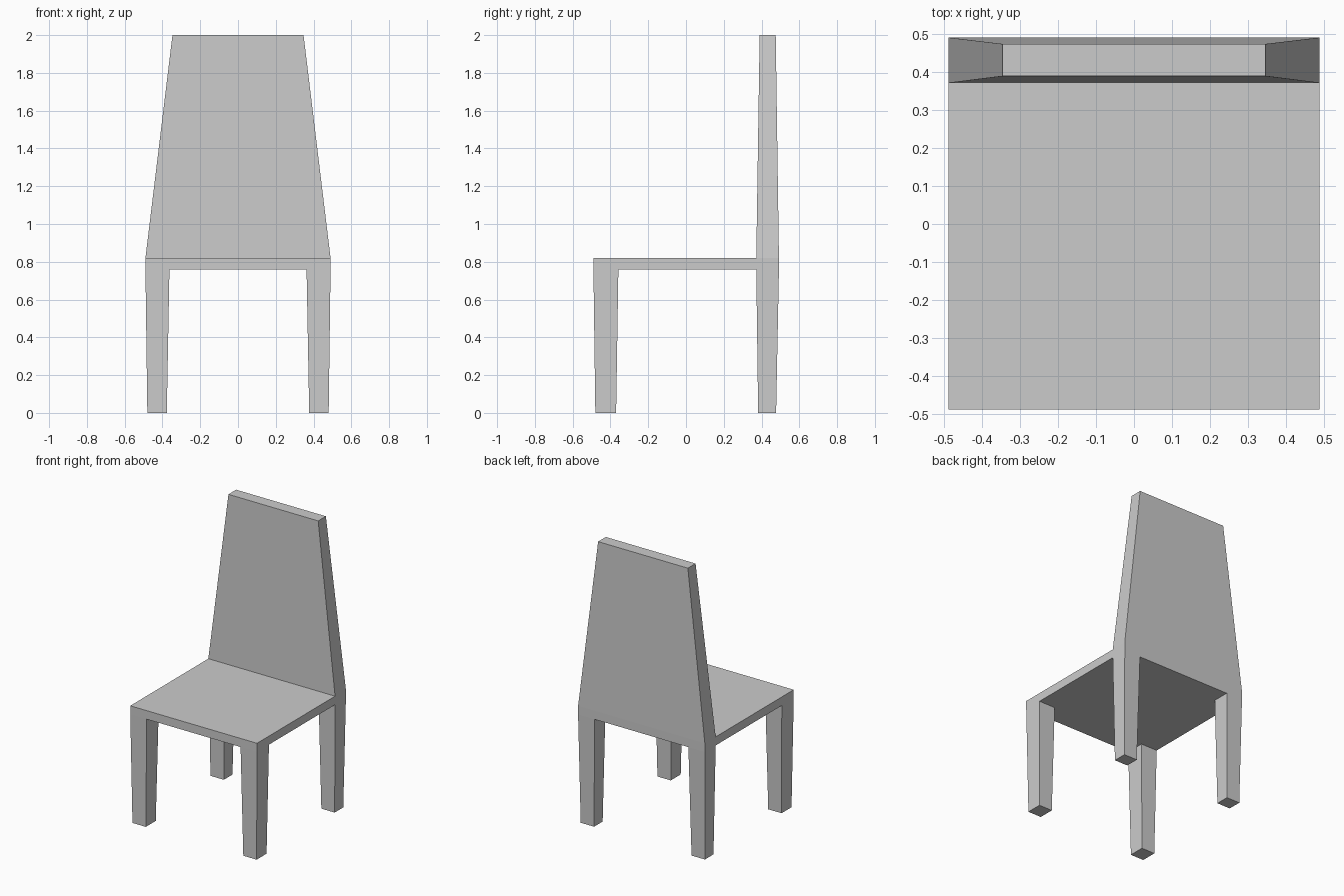
import bpy, bmesh
from mathutils import Vector

if "Cube" in bpy.data.objects:
    bpy.data.objects.remove(bpy.data.objects["Cube"])

XS = [-0.49, -0.363, 0.363, 0.49]   # seat cuts across
YS = [-0.49, -0.358, 0.372, 0.492]  # seat cuts front to back
Z_UNDER, Z_TOP = 0.76, 0.82

bm = bmesh.new()

# Seat: a 3 x 3 grid thickened upward
grid = [[bm.verts.new((x, y, Z_UNDER)) for x in XS] for y in YS]
cells = {(i, j): bm.faces.new((grid[j][i], grid[j + 1][i], grid[j + 1][i + 1], grid[j][i + 1]))
         for i in range(3) for j in range(3)}
top = {}
lid = [[bm.verts.new((x, y, Z_TOP)) for x in XS] for y in YS]
for i in range(3):
    for j in range(3):
        top[i, j] = bm.faces.new((lid[j][i], lid[j][i + 1], lid[j + 1][i + 1], lid[j + 1][i]))
for k in range(3):
    for a, b in (((0, k), (0, k + 1)), ((3, k), (3, k + 1)), ((k, 0), (k + 1, 0)), ((k, 3), (k + 1, 3))):
        bm.faces.new((grid[a[0]][a[1]], grid[b[0]][b[1]], lid[b[0]][b[1]], lid[a[0]][a[1]]))


def pull(faces, z, x0, x1, y0, y1):
    """Extrude faces to height z and fit them to a rectangle."""
    old = [v.co for f in faces for v in f.verts]
    lo = Vector((min(c.x for c in old), min(c.y for c in old)))
    hi = Vector((max(c.x for c in old), max(c.y for c in old)))
    res = bmesh.ops.extrude_face_region(bm, geom=faces)
    for v in [g for g in res["geom"] if isinstance(g, bmesh.types.BMVert)]:
        u = (v.co.x - lo.x) / (hi.x - lo.x)
        w = (v.co.y - lo.y) / (hi.y - lo.y)
        v.co = (x0 + u * (x1 - x0), y0 + w * (y1 - y0), z)
    bmesh.ops.delete(bm, geom=[f for f in faces if f.is_valid], context='FACES_ONLY')


# Tapered legs under the four corner cells
for i, (x0, x1) in ((0, (-0.48, -0.377)), (2, (0.377, 0.48))):
    for j, (y0, y1) in ((0, (-0.48, -0.37)), (2, (0.382, 0.477))):
        pull([cells[i, j]], 0.0, x0, x1, y0, y1)

# Tapered backrest from the rear row of the seat
pull([top[i, 2] for i in range(3)], 2.0, -0.347, 0.347, 0.39, 0.475)

bmesh.ops.recalc_face_normals(bm, faces=bm.faces)
mesh = bpy.data.meshes.new("chair")
bm.to_mesh(mesh)
bm.free()
chair = bpy.data.objects.new("chair", mesh)
bpy.context.collection.objects.link(chair)
